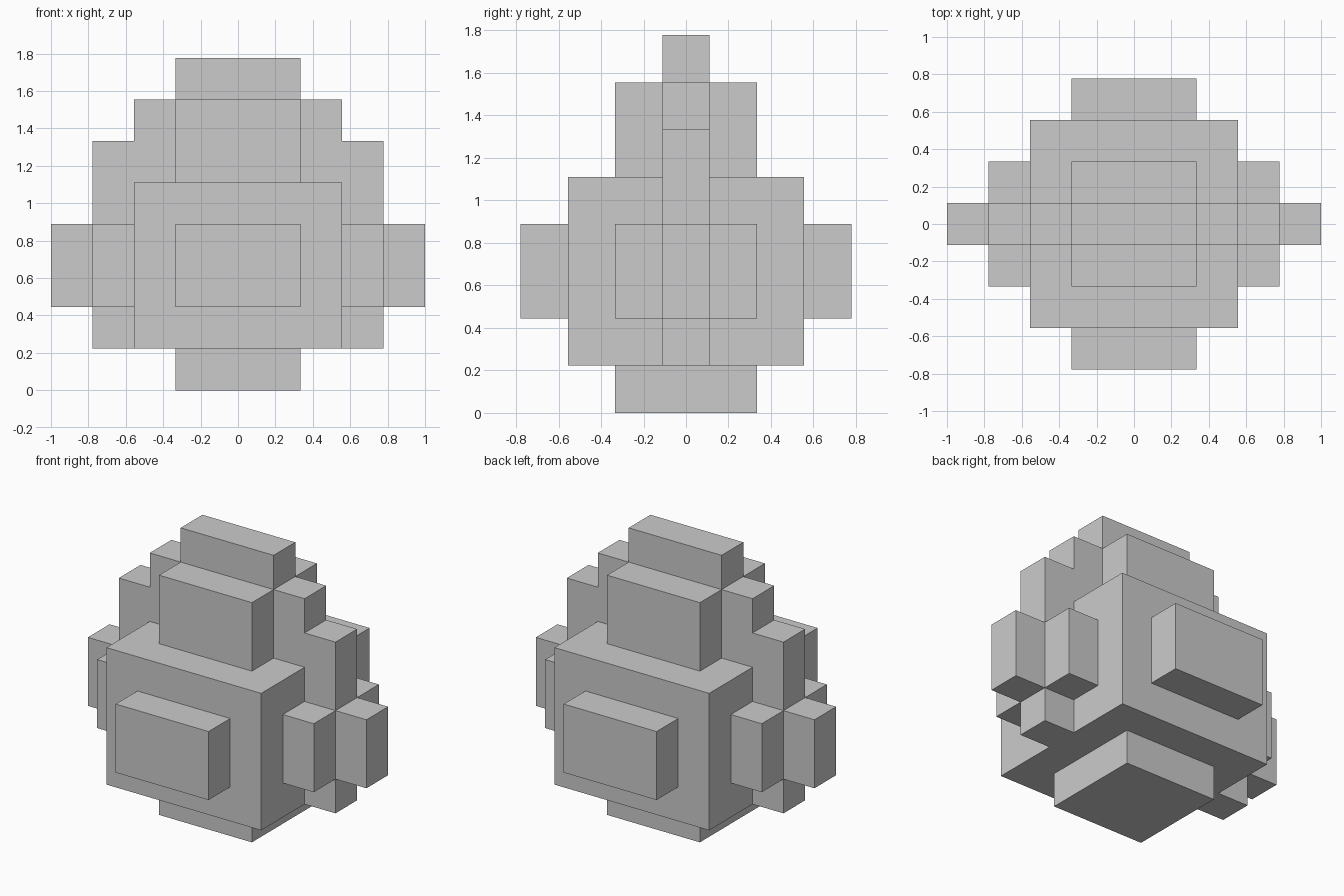
import bpy, bmesh, math
from itertools import product
from mathutils import Vector

if "Cube" in bpy.data.objects:
    bpy.data.objects.remove(bpy.data.objects["Cube"])

U = 2 / 9  # size of one cube cell

# Parts: cells reach -hx..hx and -hy..hy, and z0 up to z1 (in cells)
PARTS = {
    "core_block":   [(2, 2, 1, 5)],
    "base_foot":    [(1, 1, 0, 1)],
    "front_back_plates": [(1, 3, 2, 4)],
    "upper_block":  [(1, 1, 5, 7)],
    "top_ridge":    [(1, 0, 7, 8)],
    "side_plates":  [(3, 1, 2, 4)],
    "stepped_fin":  [(2, 0, 5, 7), (3, 0, 1, 6), (4, 0, 2, 4)],
}


def cells(boxes):
    return {c for hx, hy, z0, z1 in boxes
            for c in product(range(-hx, hx + 1), range(-hy, hy + 1), range(z0, z1))}


solid = set().union(*(cells(b) for b in PARTS.values()))


def build_part(name, own):
    """Make the outer skin of a part, leaving out faces hidden inside the model."""
    bm = bmesh.new()
    for c in own:
        centre = Vector((c[0], c[1], c[2] + 0.5))
        for axis, sign in product(range(3), (-1, 1)):
            n = Vector((0, 0, 0))
            n[axis] = sign
            if tuple(int(c[i] + n[i]) for i in range(3)) in solid:
                continue
            a = Vector((0, 0, 0))
            a[(axis + 1) % 3] = 0.5
            b = n.cross(a)
            mid = centre + n * 0.5
            bm.faces.new([bm.verts.new((mid + s * a + t * b) * U)
                          for s, t in ((-1, -1), (1, -1), (1, 1), (-1, 1))])
    bmesh.ops.remove_doubles(bm, verts=bm.verts[:], dist=0.001)
    bmesh.ops.dissolve_limit(bm, angle_limit=math.radians(1),
                             verts=bm.verts[:], edges=bm.edges[:])
    mesh = bpy.data.meshes.new(name)
    bm.to_mesh(mesh)
    bm.free()
    bpy.context.collection.objects.link(bpy.data.objects.new(name, mesh))


# Each cell belongs to the first part that claims it
used = set()
for name, boxes in PARTS.items():
    own = cells(boxes) - used
    used |= own
    build_part(name, own)
